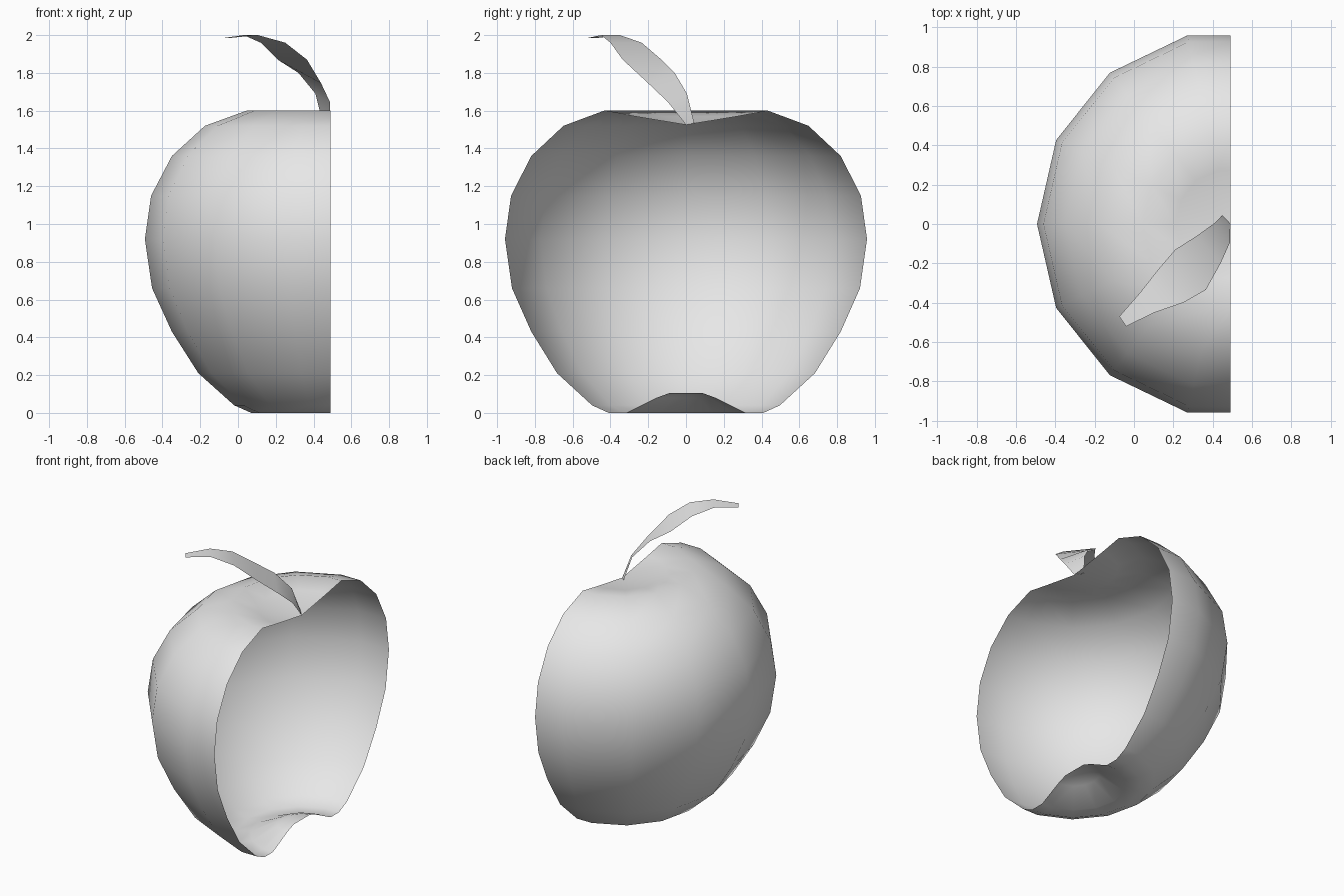
import bpy, bmesh
from math import pi, cos, sin

cube = bpy.data.objects.get("Cube")
if cube:
    bpy.data.objects.remove(cube, do_unlink=True)

grey = bpy.data.materials.new("plain grey")
grey.use_nodes = True
grey.diffuse_color = (0.8, 0.8, 0.8, 1)
grey.node_tree.nodes["Principled BSDF"].inputs["Base Color"].default_value = (0.8, 0.8, 0.8, 1)

CUT_X = 0.49   # plane of the open side, also the axis of the fruit
SIDES = 14     # segments of the full turn


def skin(name, rows):
    """Join rows of points into a smooth open surface."""
    bm = bmesh.new()
    grid = [[bm.verts.new(p) for p in row] for row in rows]
    for low, high in zip(grid, grid[1:]):
        for j in range(len(low) - 1):
            bm.faces.new((low[j], low[j + 1], high[j + 1], high[j]))
    bmesh.ops.remove_doubles(bm, verts=bm.verts, dist=0.0005)
    for face in bm.faces:
        face.smooth = True
    mesh = bpy.data.meshes.new(name)
    bm.to_mesh(mesh)
    bm.free()
    mesh.materials.append(grey)
    obj = bpy.data.objects.new(name, mesh)
    bpy.context.collection.objects.link(obj)
    return obj


# Hollow half fruit: radius and height, from the bottom dimple to the top dip
profile = [(0, 0.105), (0.09, 0.105), (0.16, 0.08), (0.325, 0), (0.42, 0),
           (0.51, 0.04), (0.7, 0.21), (0.84, 0.43), (0.945, 0.66), (0.983, 0.92),
           (0.95, 1.15), (0.84, 1.36), (0.665, 1.52), (0.445, 1.6),
           (0.28, 1.57), (0, 1.525)]
step = 2 * pi / SIDES
# Directions round the half turn; the ends lie on the middle of a flat side
spokes = [(cos(pi + k * step), sin(pi + k * step)) for k in range(-3, 4)]
flat = cos(step / 2)
spokes = [(0, flat)] + spokes + [(0, -flat)]
skin("half_fruit_shell", [[(CUT_X + r * c, r * s, z) for c, s in spokes]
                          for r, z in profile])

# Curved leaf: matching points along its two edges, base to tip
back_edge = [(0.45, 0.045, 1.53), (0.41, 0.005, 1.69), (0.32, -0.06, 1.8),
             (0.21, -0.13, 1.87), (0.12, -0.235, 1.96), (0.03, -0.35, 2.0),
             (-0.075, -0.47, 1.985)]
front_edge = [(0.49, 0, 1.525), (0.487, -0.095, 1.645), (0.44, -0.2, 1.745),
              (0.365, -0.335, 1.87), (0.25, -0.4, 1.96), (0.105, -0.45, 2.0),
              (-0.04, -0.52, 1.985)]
skin("leaf", [front_edge, back_edge])
